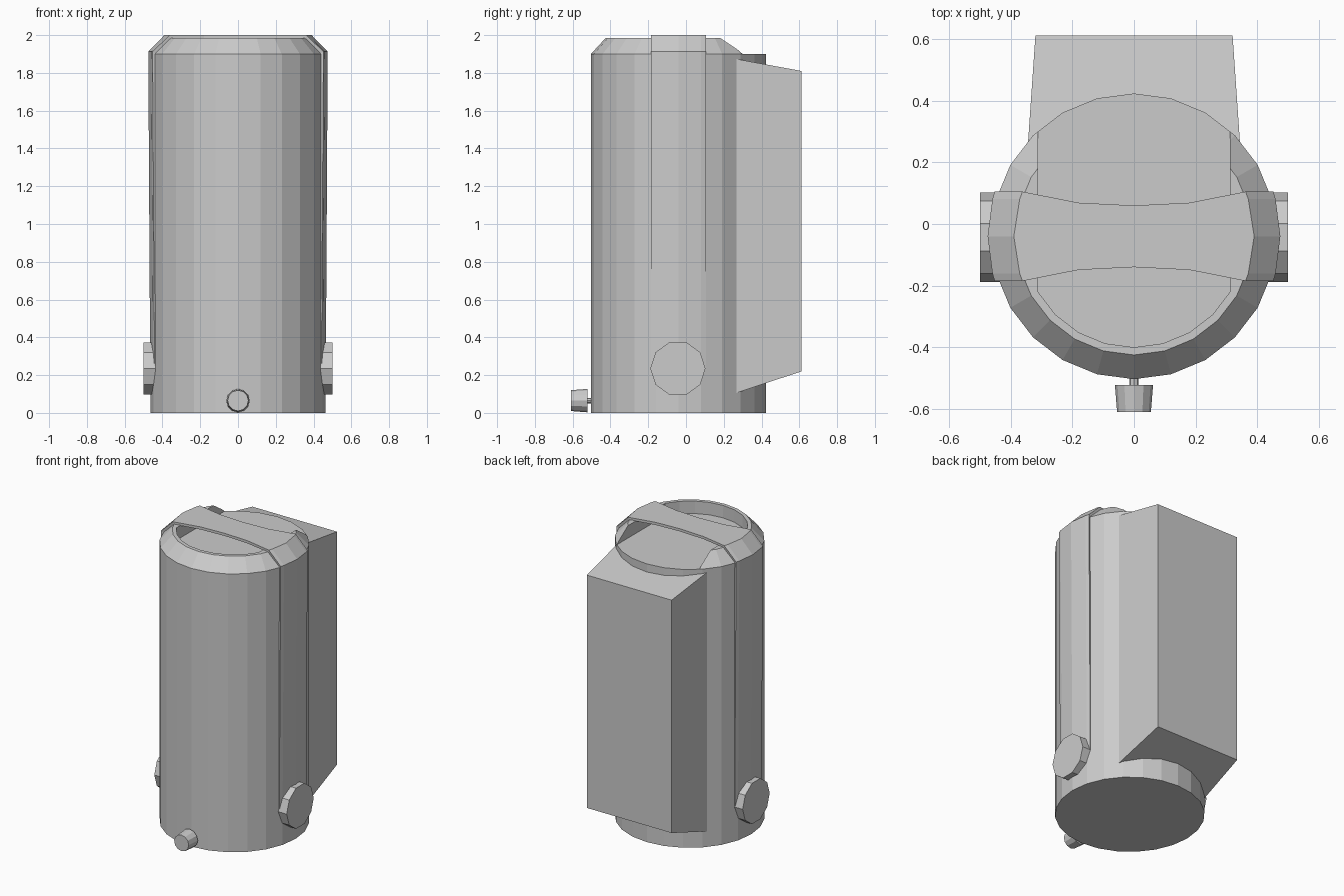
import bpy, bmesh
from math import sin, cos, pi, sqrt, radians

if "Cube" in bpy.data.objects:
    bpy.data.objects.remove(bpy.data.objects["Cube"])

CY = -0.04      # centre of the round body in y
SIDES = 24


def make_object(name, verts, faces):
    mesh = bpy.data.meshes.new(name)
    mesh.from_pydata(verts, [], faces)
    bm = bmesh.new()
    bm.from_mesh(mesh)
    bmesh.ops.recalc_face_normals(bm, faces=bm.faces)
    bm.to_mesh(mesh)
    bm.free()
    obj = bpy.data.objects.new(name, mesh)
    bpy.context.collection.objects.link(obj)
    return obj


def loft(name, loops):
    """Skin a stack of equal-length loops and cap both ends."""
    n = len(loops[0])
    faces = [(k * n + i, k * n + (i + 1) % n, (k + 1) * n + (i + 1) % n, (k + 1) * n + i)
             for k in range(len(loops) - 1) for i in range(n)]
    faces += [tuple(range(n))[::-1], tuple(range((len(loops) - 1) * n, len(loops) * n))]
    return make_object(name, [p for loop in loops for p in loop], faces)


def ring(r, n):
    return [(r * cos(2 * pi * i / n), r * sin(2 * pi * i / n)) for i in range(n)]


def apply_modifier(obj, mod):
    bpy.context.view_layer.objects.active = obj
    bpy.ops.object.modifier_apply(modifier=mod.name)


# Round body
loft("body", [[(x, y + CY, z) for x, y in ring(0.4635, SIDES)] for z in (0, 1.9)])

# Bevelled top rim, opened by a U-shaped cut running out the back
rim = loft("top_rim", [[(x, y + CY, z) for x, y in ring(r, SIDES)]
                       for r, z in ((0.4635, 1.9), (0.385, 1.985))])
outline = [(0.36 * sin(radians(a)), CY - 0.36 * cos(radians(a))) for a in range(-60, 61, 15)]
outline += [(0.312, 0.6), (-0.312, 0.6)]
cutter = loft("rim_cutter", [[(x, y, z) for x, y in outline] for z in (1.8, 2.1)])
cutter.hide_render = True
cut = rim.modifiers.new("opening", 'BOOLEAN')
cut.operation = 'DIFFERENCE'
cut.solver = 'EXACT'
cut.object = cutter
apply_modifier(rim, cut)
bpy.data.objects.remove(cutter)

# Handle strap: over the top, down both sides, sinking towards the body
columns = (-1, -0.83, 0, 0.83, 1)


def arc_row(r, z, half):
    return [(sqrt(r * r - (half * c) ** 2), CY + half * c, z) for c in columns]


def flat_row(x, half):
    return [(x, CY + half * c, 2.0) for c in columns]


right = [flat_row(0.18, 0.109), arc_row(0.39, 2.0, 0.145),
         arc_row(0.475, 1.912, 0.145), arc_row(0.465, 0.24, 0.145)]
left = [[(-x, y, z) for x, y, z in row] for row in reversed(right)]
rows = left + [flat_row(0, 0.10)] + right
n = len(columns)
strap = make_object("handle_strap", [p for row in rows for p in row],
                    [(k * n + i, (k + 1) * n + i, (k + 1) * n + i + 1, k * n + i + 1)
                     for k in range(len(rows) - 1) for i in range(n - 1)])
if strap.data.polygons[n * 4].normal.z < 0:
    strap.data.flip_normals()
thick = strap.modifiers.new("thickness", 'SOLIDIFY')
thick.thickness = 0.018
thick.offset = -1
apply_modifier(strap, thick)

# Side pivot discs
for side, label in ((-1, "left"), (1, "right")):
    loft(label + "_pivot_disc", [[(side * x, CY - 0.003 + a, 0.235 + b) for a, b in ring(0.146, 10)]
                                 for x in (0.42, 0.5)])

# Front knob on a thin stem
loft("front_stem", [[(a, y, 0.065 + b) for a, b in ring(0.015, 8)] for y in (-0.48, -0.54)])
loft("front_knob", [[(a, y, 0.065 + b) for a, b in ring(r, 12)]
                    for r, y in ((0.062, -0.522), (0.055, -0.61))])

# Tapered pack on the back
loft("back_pack", [[(-w, y, lo), (w, y, lo), (w, y, hi), (-w, y, hi)]
                   for w, y, lo, hi in ((0.347, 0.22, 0.09, 1.882), (0.32, 0.612, 0.22, 1.81))])
